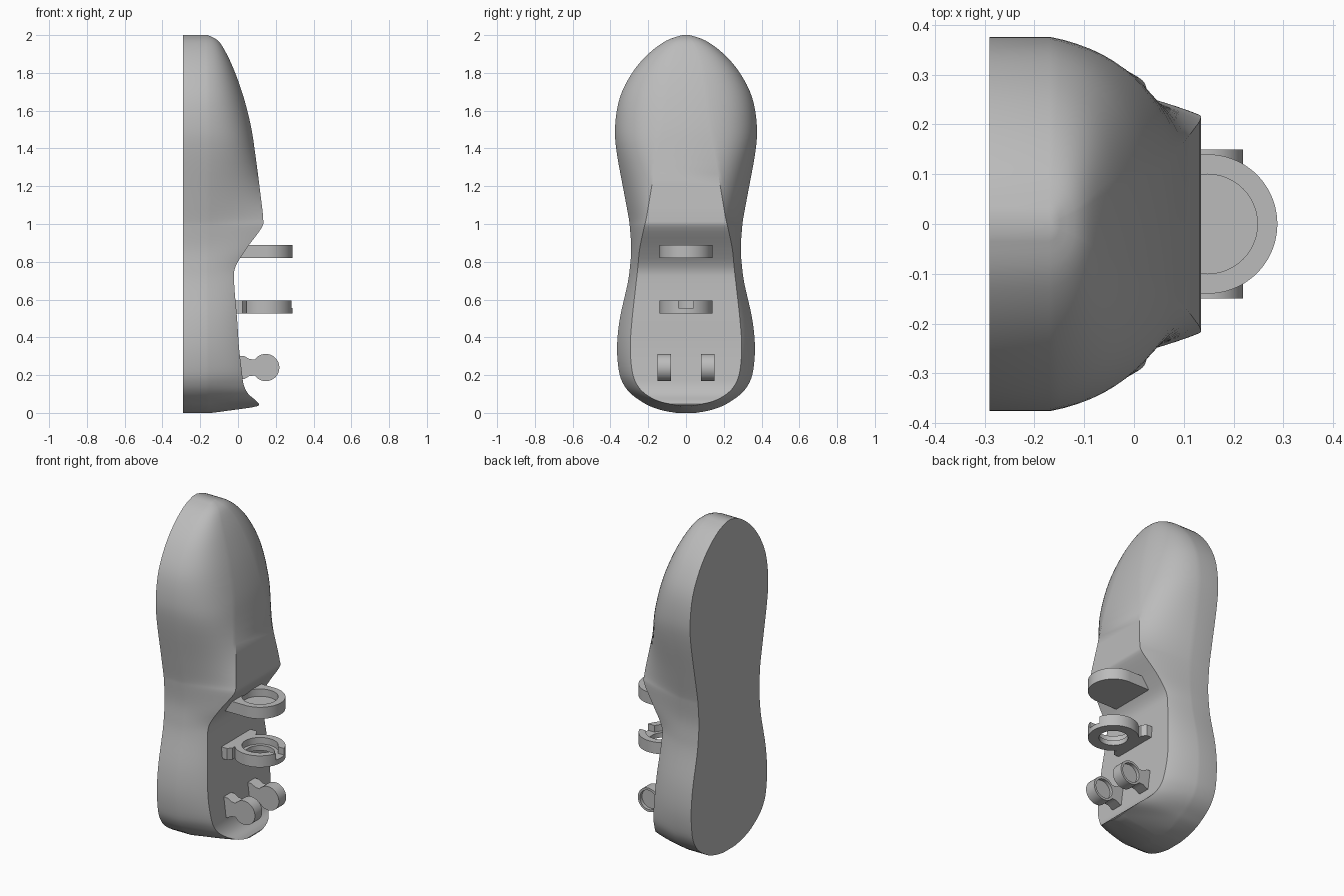
import bpy
import bmesh
from math import sin, cos, radians
from mathutils import Vector

default_cube = bpy.data.objects.get("Cube")
if default_cube:
    bpy.data.objects.remove(default_cube, do_unlink=True)

grey = bpy.data.materials.new("plain grey")
grey.use_nodes = True
grey.diffuse_color = (0.5, 0.5, 0.5, 1)
grey.node_tree.nodes["Principled BSDF"].inputs["Base Color"].default_value = grey.diffuse_color


def make_object(name, bm):
    bmesh.ops.recalc_face_normals(bm, faces=bm.faces[:])
    mesh = bpy.data.meshes.new(name)
    bm.to_mesh(mesh)
    bm.free()
    mesh.materials.append(grey)
    obj = bpy.data.objects.new(name, mesh)
    bpy.context.collection.objects.link(obj)
    return obj


def select_only(obj):
    bpy.ops.object.select_all(action="DESELECT")
    obj.select_set(True)
    bpy.context.view_layer.objects.active = obj


def smooth(obj, angle=30):
    select_only(obj)
    bpy.ops.object.shade_smooth_by_angle(angle=radians(angle))


def loft(name, rings):
    """Skin closed rings of equal length and cap both ends."""
    bm = bmesh.new()
    loops = [[bm.verts.new(p) for p in ring] for ring in rings]
    for low, high in zip(loops, loops[1:]):
        for i in range(len(low)):
            j = (i + 1) % len(low)
            bm.faces.new((low[i], low[j], high[j], high[i]))
    bm.faces.new(loops[0])
    bm.faces.new(loops[-1])
    return make_object(name, bm)


def prism(name, outline, low, high, axis="Z"):
    """Extrude an outline along Z (points are x, y) or Y (points are x, z)."""
    def place(p, h):
        return (p[0], p[1], h) if axis == "Z" else (p[0], h, p[1])
    return loft(name, [[place(p, h) for p in outline] for h in (low, high)])


def arc(cx, cy, radius, limit, steps=48):
    angles = [radians(limit * (2 * i / steps - 1)) for i in range(steps + 1)]
    return [(cx + radius * cos(a), cy + radius * sin(a)) for a in angles]


def circle(cx, cy, radius):
    return arc(cx, cy, radius, 180)[:-1]


def cut(obj, cutter):
    cutter.hide_render = True
    mod = obj.modifiers.new("cut", "BOOLEAN")
    mod.operation = "DIFFERENCE"
    mod.solver = "EXACT"
    mod.object = cutter
    select_only(obj)
    bpy.ops.object.modifier_apply(modifier=mod.name)
    bpy.data.objects.remove(cutter, do_unlink=True)


def spline(rows, steps):
    """Smooth curve through rows of values."""
    rows = [Vector(r) for r in rows]
    result = []
    for i in range(len(rows) - 1):
        a, b, c = rows[max(i - 1, 0)], rows[i], rows[i + 1]
        d = rows[min(i + 2, len(rows) - 1)]
        for k in range(steps):
            t = k / steps
            result.append(b + (c - a) * (t / 2)
                          + (a * 2 - b * 5 + c * 4 - d) * (t * t / 2)
                          + (b * 3 - a - c * 3 + d) * (t ** 3 / 2))
    return result + [rows[-1]]


# Body: height, half width, front depth, half width of front face, roundness
BACK, SHOULDER = -0.29, -0.17
sections = [
    (0, .05, -.14, .02, .2), (.012, .12, -.05, .025, .2),
    (.035, .19, .10, .03, .2), (.06, .235, .10, .14, .2),
    (.10, .29, .055, .215, .2), (.15, .33, .03, .26, .2),
    (.22, .355, .02, .285, .25), (.35, .365, .005, .295, .25),
    (.5, .35, -.005, .285, .25), (.68, .31, -.02, .265, .2),
    (.77, .297, -.015, .255, .2), (.87, .29, .045, .245, .2),
    (.98, .297, .125, .222, .2), (1.03, .303, .133, .21, .2),
    (1.15, .325, .12, .19, .35), (1.38, .367, .09, .15, .65),
    (1.52, .375, .068, .12, .7), (1.67, .35, .03, .1, .7),
    (1.8, .285, -.015, .08, .7), (1.9, .2, -.06, .06, .7),
    (1.97, .105, -.105, .03, .7), (2, .02, -.16, .005, .7),
]


def body_ring(z, width, front, edge, roundness, steps=14):
    start, end = Vector((SHOULDER, width)), Vector((front, edge))
    control = ((start + end) / 2).lerp(Vector((front, width)), roundness)
    side = [Vector((BACK, width))]
    for i in range(steps + 1):
        t = i / steps
        side.append(start * (1 - t) ** 2 + control * (2 * t * (1 - t)) + end * t * t)
    half = [(p.x, p.y, z) for p in side]
    return half + [(x, -y, z) for x, y, z in reversed(half)]


smooth(loft("shoe_body", [body_ring(*row) for row in spline(sections, 4)]))

# Upper cup: round holder with a closed floor
CENTRE, RADIUS, BORE = 0.148, 0.14, 0.10
cup = prism("upper_cup", [(-.04, RADIUS), (-.04, -RADIUS)] + arc(CENTRE, 0, RADIUS, 90),
            .82, .89)
cut(cup, prism("cup_cutter", circle(CENTRE, 0, BORE), .845, .95))
smooth(cup)

# Lower ring: open holder with side ears, a stepped bore and a front notch
ears = [(.045, .115), (.025, .14), (-.04, .14)]
ring_outline = (arc(CENTRE, 0, RADIUS, 137) + ears
                + [(x, -y) for x, y in reversed(ears)])
ring = prism("lower_ring", ring_outline, .525, .595)
cut(ring, prism("bore_cutter", circle(CENTRE, 0, BORE), .555, .65))
cut(ring, prism("hole_cutter", circle(CENTRE, 0, .08), .45, .65))
cut(ring, prism("notch_cutter", [(.2, -.04), (.35, -.04), (.35, .04), (.2, .04)],
                .555, .65))
smooth(ring)

# Heel clips: upright discs on necked arms, recessed on one face
neck = [(.09, .042), (.06, .045), (.035, .06), (-.03, .065)]
HEIGHT = 0.24
clip_outline = (arc(.147, HEIGHT, .072, 143)
                + [(x, HEIGHT + z) for x, z in neck]
                + [(x, HEIGHT - z) for x, z in reversed(neck)])
for name, low in (("right_clip", -.15), ("left_clip", .08)):
    clip = prism(name, clip_outline, low, low + .07, "Y")
    cut(clip, prism("recess_cutter", circle(.147, HEIGHT, .058),
                    low + .05, low + .12, "Y"))
    smooth(clip)
